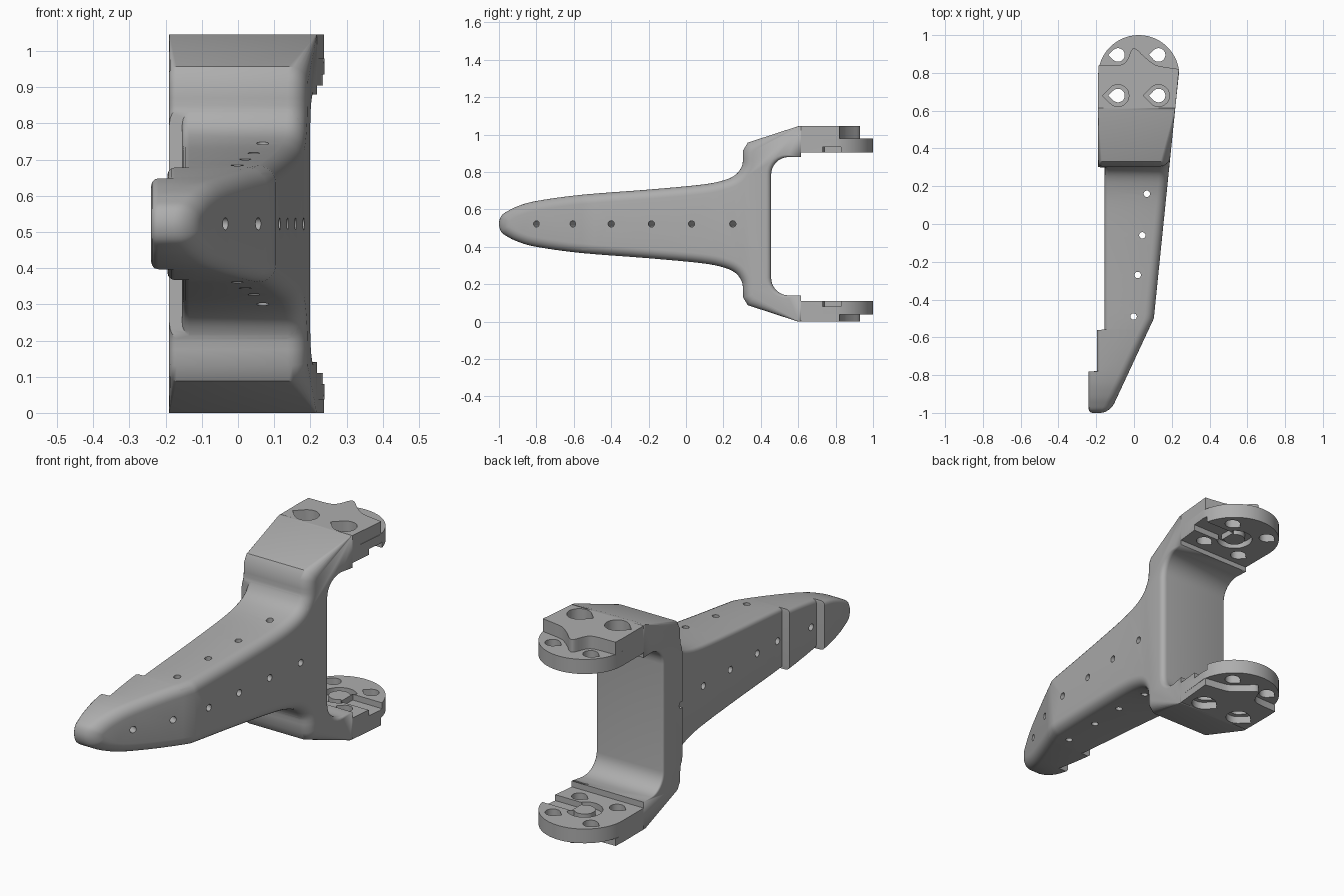
import bpy, bmesh
from math import sin, cos, pi, atan2
from mathutils import Vector, Matrix

if "Cube" in bpy.data.objects:
    bpy.data.objects.remove(bpy.data.objects["Cube"], do_unlink=True)

grey = bpy.data.materials.new("plain_grey")
grey.use_nodes = True
grey.diffuse_color = (0.42, 0.42, 0.42, 1)
grey.node_tree.nodes["Principled BSDF"].inputs["Base Color"].default_value = (0.42, 0.42, 0.42, 1)

HEIGHT = 1.045
MID = HEIGHT / 2
END = 0.615          # where the arms meet the round mounts
HUB = Vector((0.025, 0.785))


def finish(name, bm):
    bmesh.ops.recalc_face_normals(bm, faces=bm.faces)
    mesh = bpy.data.meshes.new(name)
    bm.to_mesh(mesh)
    bm.free()
    mesh.materials.append(grey)
    obj = bpy.data.objects.new(name, mesh)
    bpy.context.collection.objects.link(obj)
    return obj


def add_prism(bm, pts, z0, z1):
    low = [bm.verts.new((x, y, z0)) for x, y in pts]
    top = [bm.verts.new((x, y, z1)) for x, y in pts]
    bm.faces.new(low[::-1])
    bm.faces.new(top)
    for i in range(len(pts)):
        j = (i + 1) % len(pts)
        bm.faces.new((low[i], low[j], top[j], top[i]))


def prisms(name, outlines, z0, z1):
    bm = bmesh.new()
    for pts in outlines:
        add_prism(bm, pts, z0, z1)
    return finish(name, bm)


def activate(obj):
    bpy.ops.object.select_all(action='DESELECT')
    obj.select_set(True)
    bpy.context.view_layer.objects.active = obj


def cut(obj, cutter):
    cutter.hide_render = True
    mod = obj.modifiers.new("cut", 'BOOLEAN')
    mod.operation, mod.solver, mod.object = 'DIFFERENCE', 'EXACT', cutter
    activate(obj)
    bpy.ops.object.modifier_apply(modifier=mod.name)
    bpy.data.objects.remove(cutter, do_unlink=True)


def smooth(obj):
    activate(obj)
    bpy.ops.object.shade_smooth_by_angle(angle=0.6)


def arc(c, r, a0, a1, n):
    return [(c[0] + r * cos(a0 + (a1 - a0) * i / n),
             c[1] + r * sin(a0 + (a1 - a0) * i / n)) for i in range(n + 1)]


def spline(pts, steps):
    # Catmull-Rom curve through the points
    p = [Vector(q) for q in pts]
    p = [2 * p[0] - p[1]] + p + [2 * p[-1] - p[-2]]
    out = []
    for a, b, c, d in zip(p, p[1:], p[2:], p[3:]):
        for i in range(steps):
            t = i / steps
            out.append(0.5 * (2 * b + (c - a) * t + (2 * a - 5 * b + 4 * c - d) * t * t
                              + (3 * b - a - 3 * c + d) * t ** 3))
    return out + [p[-2]]


# Plan outline of the body: slanted left side, stepped right side
def left_edge(y):
    return 0.105 + (y + 0.5) * (0.102 if y > -0.5 else 0.466)


STEPS = [(-0.78, -0.24), (-0.56, -0.195), (0.3, -0.155)]


def right_edge(y):
    return next((x for limit, x in STEPS if y < limit), -0.19)


# Side profile (y, z): finger with two arms forming a fork
upper = [(-0.988, 0.565), (-0.955, 0.59), (-0.9, 0.617), (-0.8, 0.645), (-0.56, 0.678),
         (-0.2, 0.706), (0.08, 0.732), (0.2, 0.755), (0.265, 0.785), (0.298, 0.83), (0.305, 0.87)]
flip = [(y, HEIGHT - z) for y, z in reversed(upper)]
outer = [tuple(p) for p in spline(flip + [(-1, MID)] + upper, 4)]
shoulder = [(0.305, 0.915), (0.33, 0.957), (0.6, HEIGHT), (END, HEIGHT)]
inner = [(END, 0.88)] + arc((0.55, 0.785), 0.095, pi / 2, pi, 8)
inner += arc((0.55, 0.235), 0.095, pi, 1.5 * pi, 8) + [(END, 0.14)]
profile = outer + shoulder + inner + [(y, HEIGHT - z) for y, z in reversed(shoulder)]
profile = [Vector(p) for p in profile]


def inset_dirs(pts):
    area = sum(a.x * b.y - b.x * a.y for a, b in zip(pts, pts[1:] + pts[:1]))
    s = 1 if area > 0 else -1
    dirs = []
    for i, p in enumerate(pts):
        e0 = (p - pts[i - 1]).normalized()
        e1 = (pts[(i + 1) % len(pts)] - p).normalized()
        n0, n1 = Vector((-e0.y, e0.x)) * s, Vector((-e1.y, e1.x)) * s
        dirs.append((n0 + n1) / max(0.4, 1 + n0.dot(n1)))
    return dirs


# Body: stacked profile layers with rounded rims, then fitted to the plan outline
bm = bmesh.new()
dirs = inset_dirs(profile)
layers = []
for side, radius, n in ((-1, 0.02, 3), (1, 0.05, 6)):
    ring = []
    for k in range(n + 1):
        a = k / n * pi / 2
        verts = []
        for p, d in zip(profile, dirs):
            r = radius * min(1, max(0, (END - p.x) / 0.28))
            q = p + d * r * (1 - sin(a))
            verts.append(bm.verts.new((side * (1 - r * (1 - cos(a))), q.x, q.y)))
        ring.append(verts)
    layers += ring if side < 0 else ring[::-1]
for a, b in zip(layers, layers[1:]):
    for i in range(len(profile)):
        j = (i + 1) % len(profile)
        bm.faces.new((a[i], a[j], b[j], b[i]))
bm.faces.new(layers[0])
bm.faces.new(layers[-1])
bmesh.ops.remove_doubles(bm, verts=bm.verts, dist=0.0001)
for y in [-0.5] + [s[0] + e for s in STEPS for e in (-0.0015, 0.0015)]:
    bmesh.ops.bisect_plane(bm, geom=bm.verts[:] + bm.edges[:] + bm.faces[:], dist=0.00001,
                           plane_co=(0, y, 0), plane_no=(0, 1, 0))
for v in bm.verts:
    y = v.co.y
    v.co.x = v.co.x - 1 + left_edge(y) if v.co.x > 0 else v.co.x + 1 + right_edge(y)
body = finish("forked_finger_body", bm)

# Lacing holes through the finger, upright and crosswise
bm = bmesh.new()
holes = [((x, y, MID), (0, 0, 1)) for x, y in
         ((0.068, 0.16), (0.044, -0.06), (0.02, -0.27), (-0.002, -0.49))]
for y in (-0.8, -0.605, -0.4, -0.185, 0.03, 0.25):
    lean = -0.16 if y > -0.5 else -0.4
    holes.append(((left_edge(y), y, MID), (1, lean, 0)))
bores = []
for centre, axis in holes:
    rot = Vector(axis).to_track_quat('Z', 'Y').to_matrix().to_4x4()
    tool = bmesh.new()
    bmesh.ops.create_cone(tool, cap_ends=True, segments=16, radius1=0.017, radius2=0.017,
                          depth=1.2, matrix=Matrix.Translation(centre) @ rot)
    bores.append(finish("bore", tool))
bm.free()
for bore in bores:
    cut(body, bore)
smooth(body)


# Round mounts at the arm ends
def teardrop(x, y, r):
    return arc((x, y), r, -0.75 * pi, 0.75 * pi, 20) + [(x - 1.41 * r, y)]


BOLTS = [(x, y) for x in (-0.085, 0.13) for y in (0.68, 0.895)]
disc = [(-0.19, END), (left_edge(END), END)] + arc(HUB, 0.215, 0.1, pi, 32)
crest = [(0.238, 0.82), (0.14, 0.835), (0.1, 0.85), (0.05, 0.89), (0.02, 0.92), (0, 0.93),
         (-0.015, 0.918), (-0.035, 0.87), (-0.07, 0.843), (-0.187, 0.838)]
pad_outline = disc[:2] + [tuple(p) for p in spline(crest, 3)] + [(-0.19, 0.78)]
ring_slot = arc(HUB, 0.085, pi / 4, 1.75 * pi, 24) + arc(HUB, 0.05, 1.75 * pi, pi / 4, 24)
side_slot = [(0.07, 0.73), (0.3, 0.73), (0.3, 0.83), (0.07, 0.83)]

for name, face, seat, rim, inward in (("upper", 0.905, 0.98, HEIGHT, 1), ("lower", 0.11, 0.037, 0, -1)):
    plate = prisms(name + "_mount_disc", [disc], min(face, seat), max(face, seat))
    cut(plate, prisms("bolt_cutter", [teardrop(x, y, 0.036) for x, y in BOLTS], -0.5, 1.5))
    lo, hi = sorted((face - 0.1 * inward, face + 0.03 * inward))
    for slot in (ring_slot, side_slot):
        cut(plate, prisms("slot_cutter", [slot], lo, hi))
    smooth(plate)
    pad = prisms(name + "_mount_pad", [pad_outline], min(seat, rim), max(seat, rim))
    cut(pad, prisms("counterbore_cutter", [teardrop(x, y, 0.058) for x, y in BOLTS if y < 0.8], -0.5, 1.5))
    cut(pad, prisms("clearance_cutter", [arc((x, y), 0.045, 0, 1.95 * pi, 24)
                                         for x, y in BOLTS if y > 0.8], -0.5, 1.5))
    smooth(pad)
